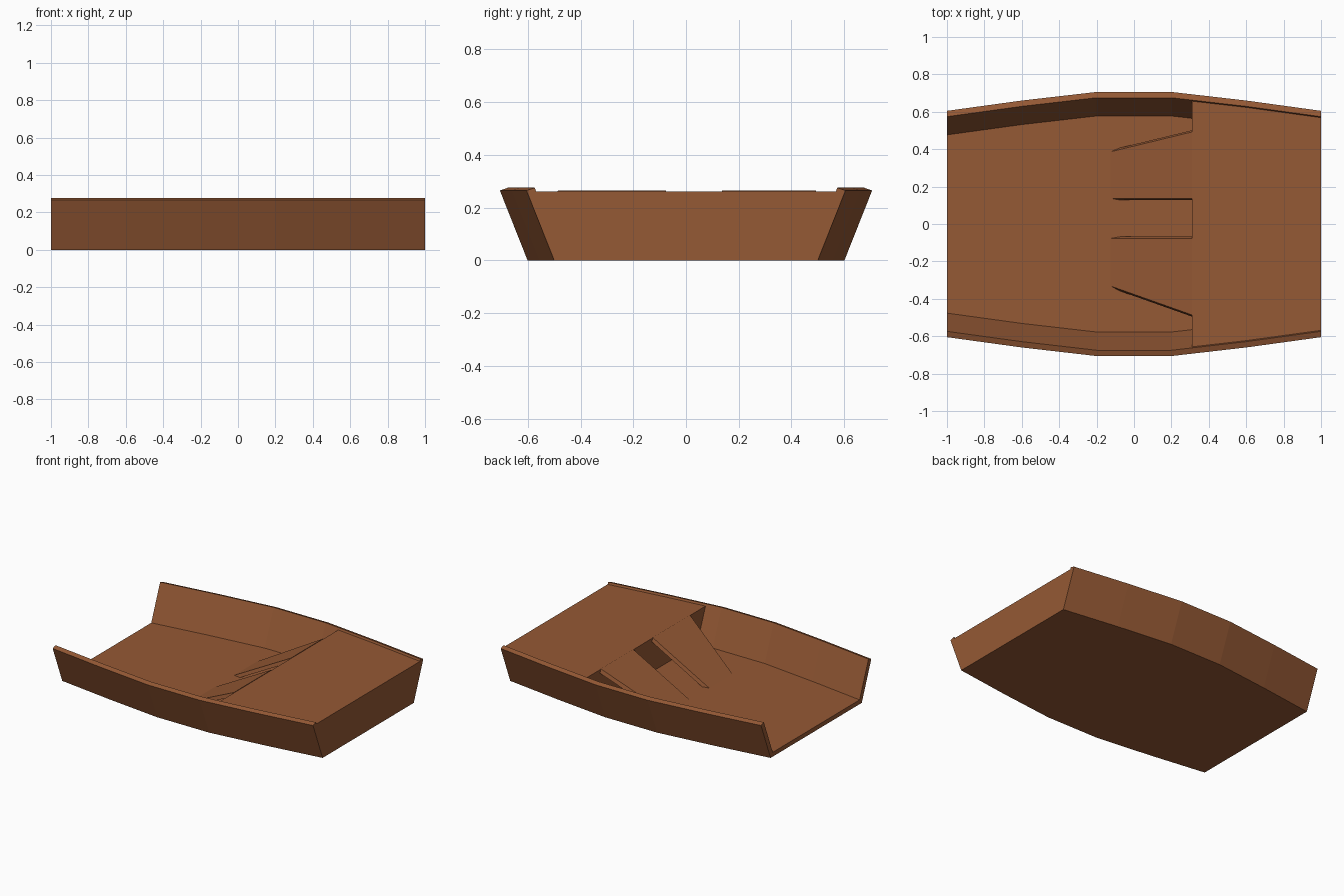
import bpy, bmesh

if "Cube" in bpy.data.objects:
    bpy.data.objects.remove(bpy.data.objects["Cube"])

wood = bpy.data.materials.new("brown_wood")
wood.diffuse_color = (0.30, 0.10, 0.035, 1)
wood.use_nodes = True
wood.node_tree.nodes["Principled BSDF"].inputs["Base Color"].default_value = wood.diffuse_color

FLOOR, DECK = 0.03, 0.262
FLARE = 0.105 / 0.265            # outward lean of the hull sides
STATIONS = [(-1, .605), (-.6, .66), (-.2, .706), (.2, .706), (.6, .66), (1, .605)]


def loft(name, sections):
    """Skin a closed solid through matching cross-sections."""
    bm = bmesh.new()
    rings = [[bm.verts.new(p) for p in s] for s in sections]
    n = len(rings[0])
    for a, b in zip(rings, rings[1:]):
        for i in range(n):
            j = (i + 1) % n
            bm.faces.new((a[i], a[j], b[j], b[i]))
    bm.faces.new(rings[0])
    bm.faces.new(rings[-1])
    bmesh.ops.recalc_face_normals(bm, faces=bm.faces)
    me = bpy.data.meshes.new(name)
    bm.to_mesh(me)
    bm.free()
    me.materials.append(wood)
    ob = bpy.data.objects.new(name, me)
    bpy.context.collection.objects.link(ob)
    return ob


def rim(x):
    """Outer half-width at the top of the hull."""
    for (x0, w0), (x1, w1) in zip(STATIONS, STATIONS[1:]):
        if x <= x1:
            return w0 + (w1 - w0) * (x - x0) / (x1 - x0)


def inner(x, z):
    """Half-width of the inside of the hull wall."""
    return rim(x) - .031 - (.276 - z) * FLARE


def hull_section(x):
    w = rim(x)
    half = [(w - .105, 0), (w, .265), (w - .031, .276), (inner(x, FLOOR), FLOOR)]
    pts = half + [(-y, z) for y, z in reversed(half)]
    return [(x, y, z) for y, z in pts]


# Open-ended hull with floor and flared sides
loft("hull", [hull_section(x) for x, _ in STATIONS])


# Raised deck filling one end
def deck_section(x):
    a, b = inner(x, FLOOR), inner(x, DECK)
    return [(x, -a, FLOOR), (x, a, FLOOR), (x, b, DECK), (x, -b, DECK)]


loft("raised_deck", [deck_section(x) for x in (.31, .6, 1)])


# Sloping plank ramps that widen towards the deck
def ramp(name, side, y_in, y_foot, y_head):
    def section(x, z, y_out):
        t, lip = .027, .009
        return [(x, side * y_in, z), (x, side * y_out, z),
                (x, side * (y_out + lip), z - t), (x, side * (y_in - lip), z - t)]
    loft(name, [section(-.13, .027, y_foot), section(.31, .265, y_head)])


ramp("ramp_back", 1, .137, .385, .492)
ramp("ramp_front", -1, .077, .33, .486)
